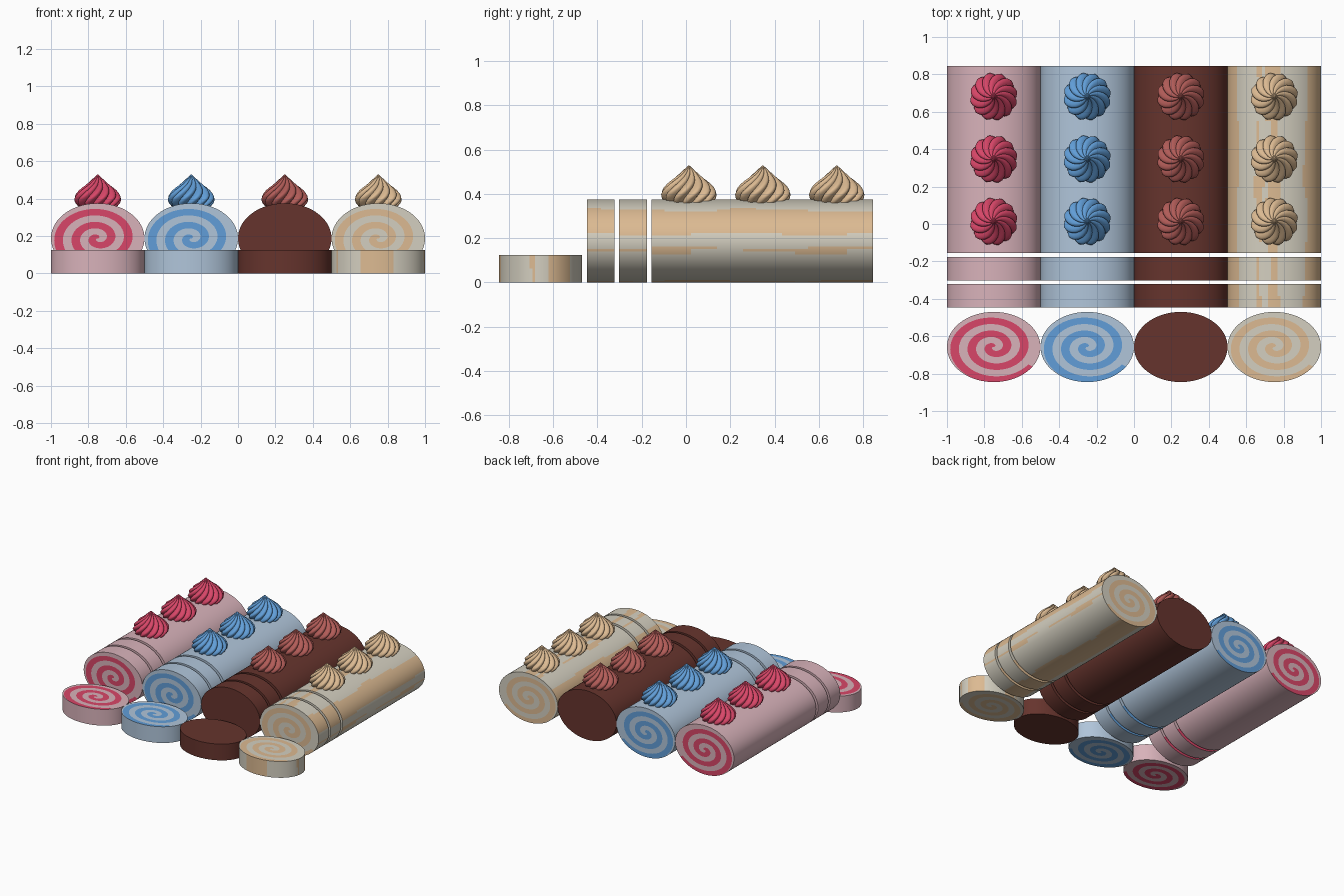
import bpy, bmesh, math

if "Cube" in bpy.data.objects:
    bpy.data.objects.remove(bpy.data.objects["Cube"])

N = 96                      # sides of each oval roll
A, B = 0.25, 0.1875         # oval half width and half height
PITCH, BAND = 0.37, 0.185   # swirl spacing and cream thickness
TOUCH, CUT = 250 / 360, 325 / 360   # where the swirl meets the rim / ends
THICK = 0.125


def material(name, rgb):
    m = bpy.data.materials.new(name)
    lin = [(c / 255 / 12.92) if c < 11 else ((c / 255 + 0.055) / 1.055) ** 2.4 for c in rgb]
    m.diffuse_color = (*lin, 1)
    m.use_nodes = True
    m.node_tree.nodes["Principled BSDF"].inputs["Base Color"].default_value = m.diffuse_color
    return m


pale_pink = material("pale_pink_cake", (216, 178, 186))
hot_pink = material("hot_pink_cream", (216, 70, 104))
pale_blue = material("pale_blue_cake", (176, 197, 218))
blue = material("blue_cream", (97, 158, 216))
brown = material("chocolate_cake", (102, 52, 45))
rose_brown = material("cocoa_cream", (178, 92, 88))
pale_vanilla = material("pale_vanilla_cake", (212, 207, 192))
tan = material("caramel_cream", (220, 186, 146))

# caramel streaks on the vanilla roll skin, as angle ranges in degrees
STREAKS = [(10, 48), (84, 98), (106, 112), (140, 180), (205, 212), (246, 286), (345, 350)]


def streaked(deg, d):
    deg += 3 * math.sin(9 * d + deg * 0.3)
    return any(a <= deg % 360 <= b for a, b in STREAKS)


def finish(bm, name, mats, angle):
    bmesh.ops.remove_doubles(bm, verts=bm.verts, dist=1e-5)
    bmesh.ops.recalc_face_normals(bm, faces=bm.faces)
    me = bpy.data.meshes.new(name)
    bm.to_mesh(me)
    bm.free()
    ob = bpy.data.objects.new(name, me)
    bpy.context.collection.objects.link(ob)
    for m in mats:
        me.materials.append(m)
    bpy.ops.object.select_all(action='DESELECT')
    ob.select_set(True)
    bpy.context.view_layer.objects.active = ob
    bpy.ops.object.shade_smooth_by_angle(angle=math.radians(angle))
    return ob


def roll(name, cx, d0, d1, cake, cream, flat=False, streaks=False):
    """Oval slab with a swirl on both ends; lying flat it is tipped on its back."""
    bm = bmesh.new()

    def vert(r, s, d):
        r = min(max(r, 0), 1)
        t = s * math.tau
        u, v = A * r * math.cos(t), B * r * math.sin(t)
        if flat:
            return bm.verts.new((cx + u, -0.6575 + v, THICK - d))
        return bm.verts.new((cx + u, d, B + v))

    def quad(a, b, c, e, idx):
        f = bm.faces.new([vert(*p) for p in (a, b, c, e)])
        f.material_index = idx

    def outer(s):
        return 1 + PITCH * (s - TOUCH)

    # swirled ends
    last = round(CUT * N)
    for d in (d0, d1):
        for i in range(last - 4 * N, last):
            s, e = i / N, (i + 1) / N
            ro, re = outer(s), outer(e)
            if re > 0:
                quad((ro - BAND, s, d), (ro, s, d), (re, e, d), (re - BAND, e, d), 1)
            edge = [1, 1] if i >= last - N else [ro + PITCH - BAND, re + PITCH - BAND]
            if edge[1] > 0 and ro < 1:
                quad((ro, s, d), (edge[0], s, d), (edge[1], e, d), (re, e, d), 0)
    # outer skin
    rows = max(1, round((d1 - d0) / 0.06)) if streaks else 1
    for j in range(rows):
        da, db = (d0 + (d1 - d0) * k / rows for k in (j, j + 1))
        for i in range(N):
            idx = int(streaks and streaked((i + 0.5) * 360 / N, (da + db) / 2))
            quad((1, i / N, da), (1, (i + 1) / N, da), (1, (i + 1) / N, db), (1, i / N, db), idx)
    return finish(bm, name, (cake, cream), 35)


# piped rosette: height profile (radius, z)
PROFILE = [(0.085, 0.34), (0.108, 0.362), (0.122, 0.38), (0.128, 0.398), (0.124, 0.413),
           (0.113, 0.43), (0.098, 0.446), (0.082, 0.46), (0.064, 0.474), (0.047, 0.488),
           (0.031, 0.502), (0.016, 0.516), (0.003, 0.528)]
LOBES = 12


def rosette(name, x, y, mat):
    bm = bmesh.new()
    n = LOBES * 8
    rings = []
    for r, z in PROFILE:
        twist = 1.5 * (z - 0.34) / 0.19
        ring = []
        for i in range(n):
            t = math.tau * i / n
            rr = r * (0.80 + 0.20 * abs(math.sin(t * LOBES / 2)) ** 0.8)
            ring.append(bm.verts.new((x + rr * math.cos(t + twist), y + rr * math.sin(t + twist), z)))
        rings.append(ring)
    for a, b in zip(rings, rings[1:]):
        for i in range(n):
            k = (i + 1) % n
            bm.faces.new((a[i], a[k], b[k], b[i]))
    bm.faces.new(rings[0][::-1])
    bm.faces.new(rings[-1])
    return finish(bm, name, (mat,), 40)


FLAVOURS = [("strawberry", pale_pink, hot_pink, hot_pink),
            ("blueberry", pale_blue, blue, blue),
            ("chocolate", brown, brown, rose_brown),
            ("vanilla", pale_vanilla, tan, tan)]

for n, (label, cake, cream, top) in enumerate(FLAVOURS):
    cx = -0.75 + 0.5 * n
    st = label == "vanilla"
    roll(label + "_roll", cx, -0.155, 0.845, cake, cream, streaks=st)
    roll(label + "_back_slice", cx, -0.302, -0.177, cake, cream, streaks=st)
    roll(label + "_front_slice", cx, -0.447, -0.322, cake, cream, streaks=st)
    roll(label + "_flat_slice", cx, 0, THICK, cake, cream, flat=True, streaks=st)
    for k in range(3):
        rosette(f"{label}_rosette_{k + 1}", cx, 0.013 + 0.334 * k, top)
